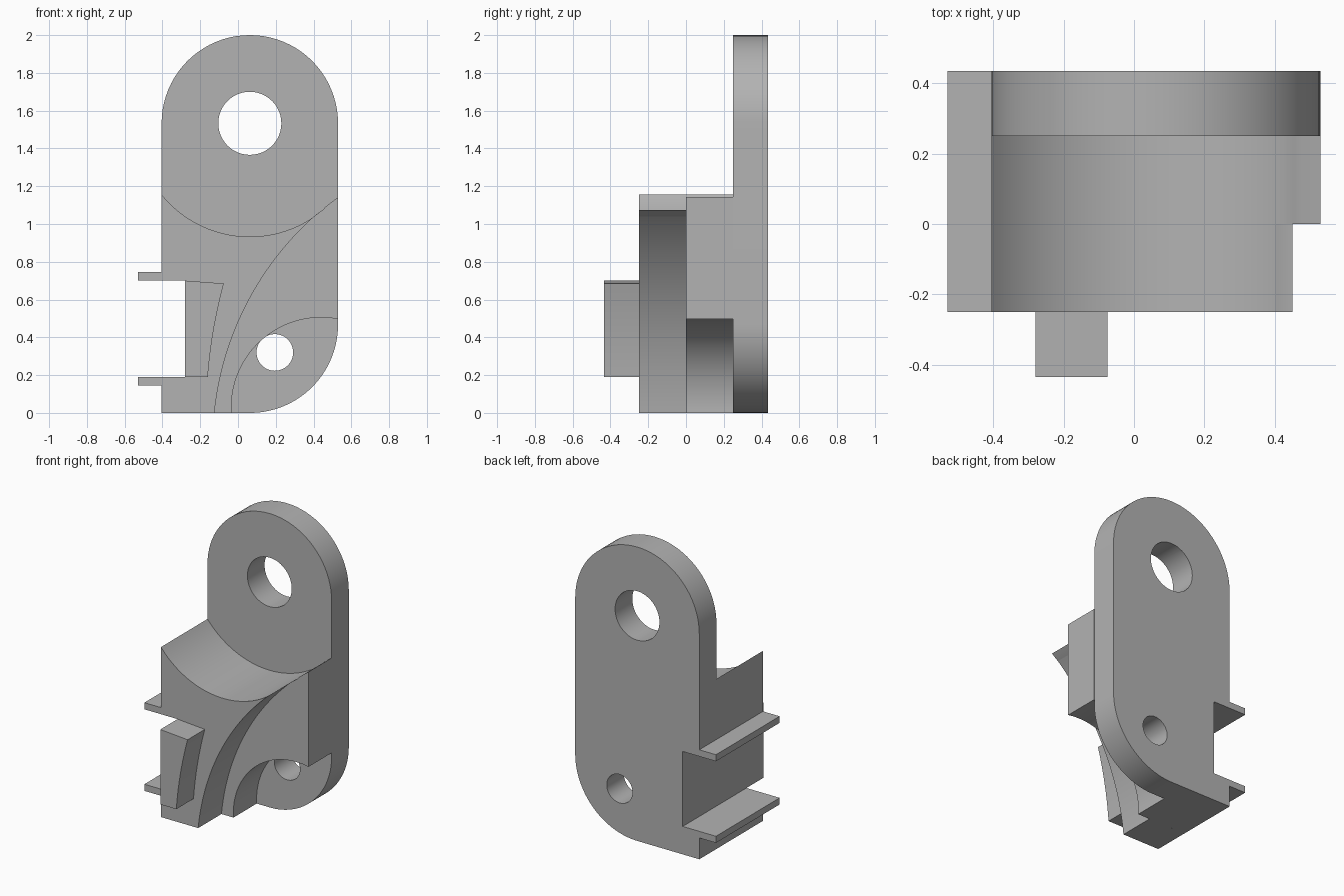
import bpy
import bmesh
from math import sin, cos, radians, asin, acos, degrees

cube = bpy.data.objects.get("Cube")
if cube:
    bpy.data.objects.remove(cube, do_unlink=True)

grey = bpy.data.materials.new("plain grey")
grey.use_nodes = True
grey.diffuse_color = (0.45, 0.45, 0.45, 1)
grey.node_tree.nodes["Principled BSDF"].inputs["Base Color"].default_value = (0.45, 0.45, 0.45, 1)


def arc(cx, cz, r, start, end, steps=40):
    """Points on an arc in the xz plane, angles in degrees."""
    angles = [radians(start + (end - start) * i / steps) for i in range(steps + 1)]
    return [(cx + r * cos(a), cz + r * sin(a)) for a in angles]


def slab(name, profile, front, back):
    """Extrude an xz profile from y = front to y = back."""
    bm = bmesh.new()
    face = bm.faces.new([bm.verts.new((x, front, z)) for x, z in profile])
    grown = bmesh.ops.extrude_face_region(bm, geom=[face])["geom"]
    verts = [v for v in grown if isinstance(v, bmesh.types.BMVert)]
    bmesh.ops.translate(bm, verts=verts, vec=(0, back - front, 0))
    bmesh.ops.recalc_face_normals(bm, faces=bm.faces)
    mesh = bpy.data.meshes.new(name)
    bm.to_mesh(mesh)
    bm.free()
    mesh.materials.append(grey)
    obj = bpy.data.objects.new(name, mesh)
    bpy.context.collection.objects.link(obj)
    return obj


def activate(obj):
    bpy.ops.object.select_all(action="DESELECT")
    obj.select_set(True)
    bpy.context.view_layer.objects.active = obj


def drill(obj, x, z, r):
    """Cut a round hole along y."""
    cutter = slab("hole_cutter", arc(x, z, r, 0, 352.5, 47), -1, 1)
    cutter.hide_render = True
    activate(obj)
    cut = obj.modifiers.new("hole", "BOOLEAN")
    cut.operation, cut.solver, cut.object = "DIFFERENCE", "EXACT", cutter
    bpy.ops.object.modifier_apply(modifier=cut.name)
    bpy.data.objects.remove(cutter, do_unlink=True)


# Shared dimensions
LEFT, RIGHT, INNER, LIP = -0.405, 0.53, -0.28, -0.53
EYE_X, EYE_Z, EYE_R, SEAT_R = 0.0625, 1.533, 0.467, 0.6
SWEEP_X, SWEEP_Z, SWEEP_R = 1.481, -0.162, 1.614
MEET_X = 0.45

# Left edge, bottom to top, with the channel and its two lips
left_edge = [(LEFT, 0), (LEFT, 0.145), (LIP, 0.145), (LIP, 0.19), (INNER, 0.19),
             (INNER, 0.70), (LIP, 0.70), (LIP, 0.745), (LEFT, 0.745)]


def seat_angle(x):
    return -degrees(acos((x - EYE_X) / SEAT_R))


def sweep_angle(x):
    return degrees(acos((x - SWEEP_X) / SWEEP_R))


seat = arc(EYE_X, EYE_Z, SEAT_R, seat_angle(LEFT), seat_angle(MEET_X))
sweep_foot = 180 - degrees(asin(-SWEEP_Z / SWEEP_R))

# Back plate with a rounded top, a rounded lower corner and two holes
back_plate = slab("back_plate", left_edge
                  + arc(EYE_X, EYE_Z, EYE_R, 180, 0)
                  + arc(EYE_X, EYE_R, EYE_R, 0, -90), 0.25, 0.435)
drill(back_plate, EYE_X, EYE_Z, 0.167)
drill(back_plate, 0.195, 0.32, 0.097)

# Middle block, hollowed around the small hole
middle_block = slab("middle_block", left_edge + seat
                    + arc(SWEEP_X, SWEEP_Z, SWEEP_R, sweep_angle(MEET_X), sweep_angle(RIGHT), 8)[1:]
                    + arc(0.44, 0.03, 0.475, 79, 183.6), 0, 0.25)

# Front block with the long sweeping edge
front_block = slab("front_block", left_edge + seat
                   + arc(SWEEP_X, SWEEP_Z, SWEEP_R, sweep_angle(MEET_X), sweep_foot)[1:],
                   -0.25, 0)

# Raised tab with a curved side
curve = []
for i in range(17):
    t = i / 16
    curve.append((-0.075 - 0.085 * t - 0.048 * t * (1 - t), 0.685 - 0.495 * t))
front_tab = slab("front_tab", [(INNER, 0.19), (INNER, 0.70)] + curve, -0.435, -0.25)

for part in (back_plate, middle_block, front_block, front_tab):
    activate(part)
    bpy.ops.object.shade_smooth_by_angle(angle=radians(30))
